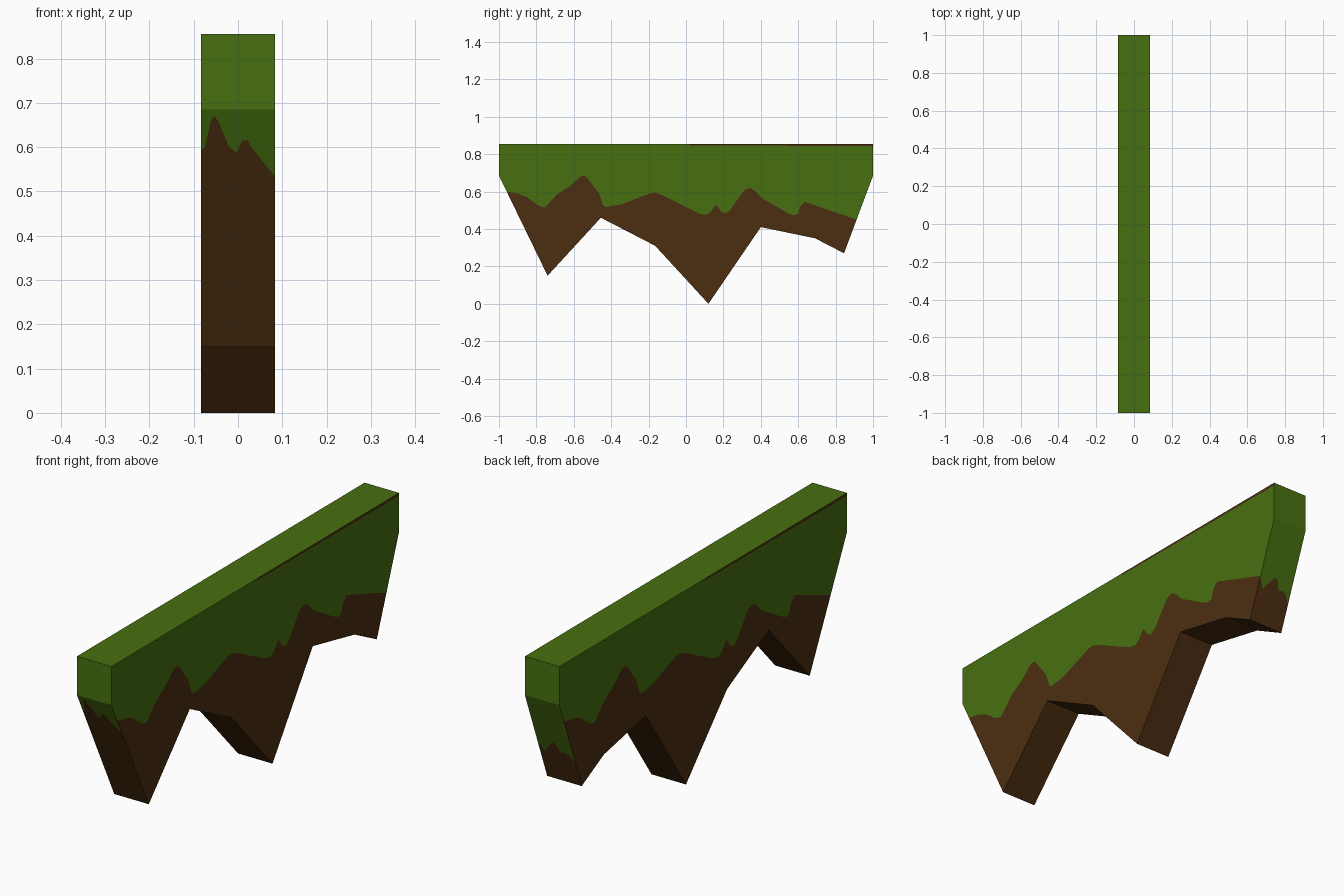
import bpy, bmesh

if "Cube" in bpy.data.objects:
    bpy.data.objects.remove(bpy.data.objects["Cube"])

W = 0.084            # half thickness
TOP, RIM = 0.855, 0.685

# underside silhouette (y, z), front rim to back rim
under = [(-1, RIM), (-0.74, 0.15), (-0.455, 0.46), (-0.165, 0.31), (0.12, 0.0),
         (0.40, 0.41), (0.69, 0.35), (0.845, 0.27), (1, RIM)]

# grass / soil line on the long side (y, z)
ridge = [(-0.90, 0.59), (-0.85, 0.57), (-0.79, 0.525), (-0.757, 0.515), (-0.735, 0.535),
         (-0.69, 0.585), (-0.62, 0.63), (-0.565, 0.68), (-0.54, 0.685), (-0.52, 0.662),
         (-0.465, 0.59), (-0.445, 0.53), (-0.43, 0.517), (-0.35, 0.53), (-0.19, 0.592),
         (-0.165, 0.594), (-0.13, 0.582), (0.07, 0.482), (0.11, 0.475), (0.13, 0.49),
         (0.16, 0.53), (0.19, 0.49), (0.21, 0.482), (0.235, 0.50), (0.31, 0.605),
         (0.34, 0.62), (0.37, 0.603), (0.405, 0.565), (0.55, 0.482), (0.575, 0.472),
         (0.60, 0.482), (0.61, 0.52), (0.635, 0.545)]

# grass / soil line on the sloped ends (x, z)
front_line = [(-W, 0.592), (-0.075, 0.60), (-0.06, 0.665), (-0.053, 0.67), (-0.045, 0.66),
              (-0.02, 0.60), (-0.003, 0.588), (0.01, 0.615), (0.022, 0.615), (0.03, 0.60), (W, 0.533)]
back_line = [(-W, 0.385), (-0.06, 0.42), (-0.04, 0.43), (-0.022, 0.42), (-0.005, 0.46),
             (0.008, 0.465), (0.02, 0.455), (0.045, 0.425), (0.06, 0.405), (0.073, 0.43), (W, 0.44)]


def front_y(z):
    return -1 + 0.26 * (RIM - z) / (RIM - 0.15)


def back_y(z):
    return 1 - 0.155 * (RIM - z) / (RIM - 0.27)


grass, soil = bmesh.new(), bmesh.new()


def face(bm, pts):
    bm.faces.new([bm.verts.new(p) for p in pts])


# long sides: the far side carries the same line turned round
def long_side(x, line, z0, z1, sign):
    line = [(front_y(z0), z0)] + line + [(back_y(z1), z1)]
    P = lambda pts: [(x, y, z) for y, z in pts]
    green = [(-1, TOP), (-1, RIM)] + line + [(1, RIM), (1, TOP)]
    # thin bare strip along half of the top edge
    strip = [(sign * 0.02, TOP), (sign * 0.02, TOP - 0.008),
             (sign, TOP - 0.012), (sign, TOP)]
    if sign > 0:
        green = green[:-1] + strip[2:0:-1] + strip[:1]
    else:
        green = strip[:3] + green[1:]
    order = slice(None, None, sign)
    face(grass, P(green)[order])
    face(soil, P(strip)[::1])
    face(soil, P(under[1:-1] + line[::-1])[order])


long_side(W, ridge, 0.60, 0.45, 1)
long_side(-W, [(-y, z) for y, z in reversed(ridge)], 0.45, 0.60, -1)

# sloped ends with their upright green rims
for yf, line, low, s in ((front_y, front_line, 0.15, 1), (back_y, back_line, 0.27, -1)):
    P = lambda pts: [(x, yf(z), z) for x, z in pts][::s]
    face(grass, P([(W, RIM), (-W, RIM)] + line))
    face(soil, P([(-W, low), (W, low)] + line[::-1]))
    face(grass, [(-W, -s, RIM), (W, -s, RIM), (W, -s, TOP), (-W, -s, TOP)][::s])

# top and underside
face(grass, [(-W, -1, TOP), (W, -1, TOP), (W, 1, TOP), (-W, 1, TOP)])
for (ya, za), (yb, zb) in zip(under[1:-2], under[2:-1]):
    face(soil, [(-W, ya, za), (-W, yb, zb), (W, yb, zb), (W, ya, za)])

for name, bm, col in (("grass_layer", grass, (0.064, 0.160, 0.005, 1)),
                      ("soil_layer", soil, (0.073, 0.027, 0.005, 1))):
    bmesh.ops.remove_doubles(bm, verts=bm.verts, dist=1e-5)
    bmesh.ops.triangulate(bm, faces=[f for f in bm.faces if len(f.verts) > 4])
    mesh = bpy.data.meshes.new(name)
    bm.to_mesh(mesh)
    bm.free()
    mat = bpy.data.materials.new("grass green" if name[0] == "g" else "soil brown")
    mat.diffuse_color = col
    mat.use_nodes = True
    mat.node_tree.nodes["Principled BSDF"].inputs["Base Color"].default_value = mat.diffuse_color
    mesh.materials.append(mat)
    bpy.context.collection.objects.link(bpy.data.objects.new(name, mesh))
